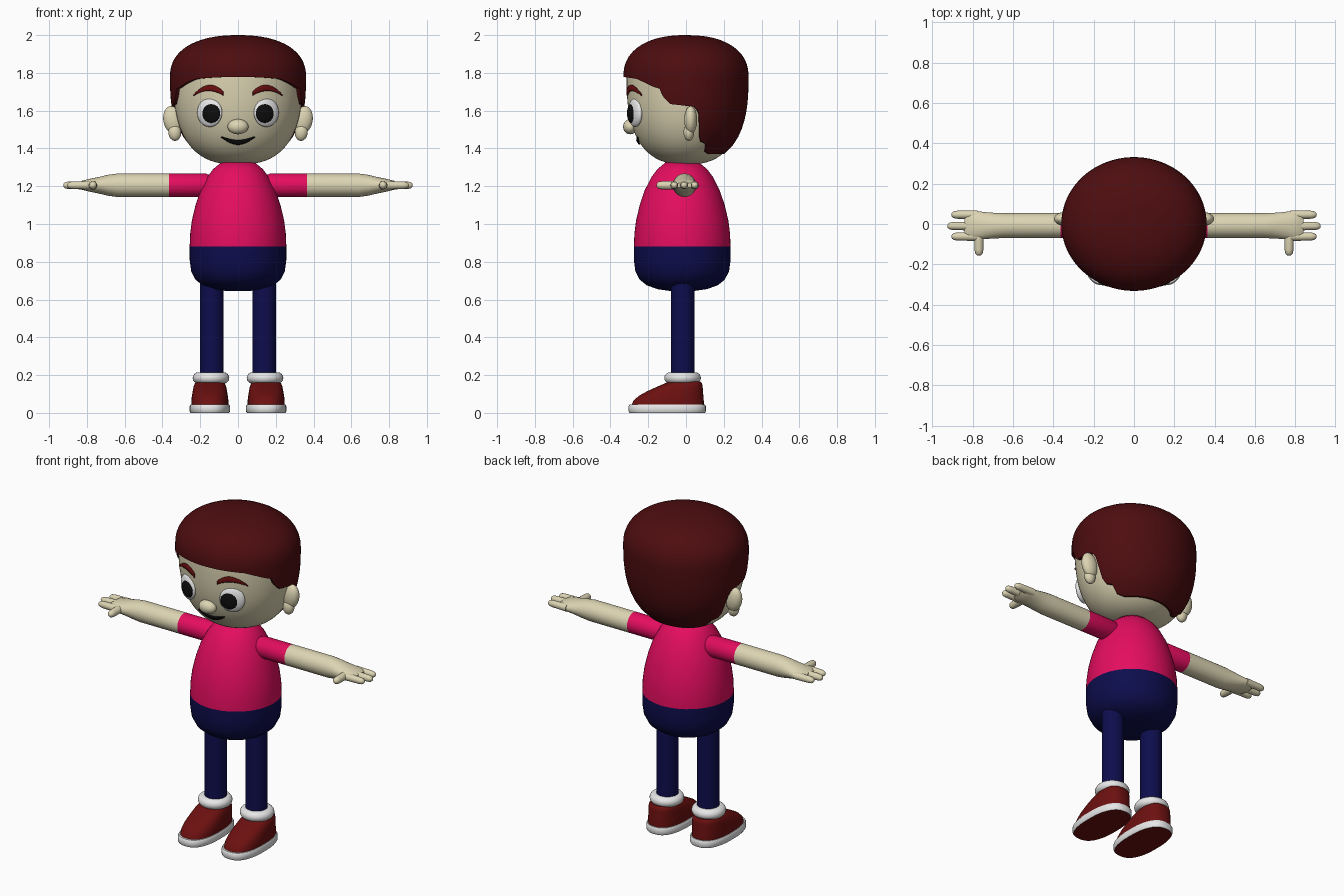
import bpy, bmesh, math
from mathutils import Vector, Matrix

cube = bpy.data.objects.get("Cube")
if cube:
    bpy.data.objects.remove(cube, do_unlink=True)


def material(name, r, g, b):
    m = bpy.data.materials.new(name)
    m.use_nodes = True
    m.diffuse_color = (r, g, b, 1)
    m.node_tree.nodes["Principled BSDF"].inputs["Base Color"].default_value = (r, g, b, 1)
    return m


SKIN = material("skin", 0.72, 0.66, 0.45)
HAIR = material("hair_brown", 0.075, 0.004, 0.005)
PINK = material("shirt_pink", 0.78, 0.004, 0.115)
NAVY = material("trouser_navy", 0.004, 0.004, 0.075)
RED = material("shoe_red", 0.15, 0.005, 0.005)
WHITE = material("white", 0.8, 0.8, 0.8)
BLACK = material("black", 0.004, 0.004, 0.004)


def finish(name, bm, mats, rule=None, mirror=False):
    """Turn a bmesh into a smooth object, coloured by a rule and mirrored if asked."""
    bmesh.ops.remove_doubles(bm, verts=bm.verts, dist=0.0002)
    bmesh.ops.recalc_face_normals(bm, faces=bm.faces)
    bm.normal_update()
    if rule:
        for f in bm.faces:
            f.material_index = rule(f)
    mesh = bpy.data.meshes.new(name)
    bm.to_mesh(mesh)
    bm.free()
    ob = bpy.data.objects.new(name, mesh)
    bpy.context.collection.objects.link(ob)
    for m in mats:
        mesh.materials.append(m)
    bpy.ops.object.select_all(action="DESELECT")
    ob.select_set(True)
    bpy.context.view_layer.objects.active = ob
    bpy.ops.object.shade_smooth_by_angle(angle=math.radians(42))
    if mirror:
        ob.modifiers.new("mirror", "MIRROR").use_axis = (True, False, False)
    return ob


def skin_rings(bm, rings, closed=True):
    """Bridge rows of points with quads."""
    rows = [[bm.verts.new(p) for p in ring] for ring in rings]
    n = len(rows[0])
    for a, b in zip(rows, rows[1:]):
        for i in range(n if closed else n - 1):
            j = (i + 1) % n
            bm.faces.new((a[i], a[j], b[j], b[i]))
    return rows


def loft(name, axis, rings, mats, rule=None, mirror=False, n=40, power=2.0):
    """Capped loft; each ring is (position, centre a, centre b, radius a, radius b)."""
    place = {"x": lambda p, a, b: (p, a, b),
             "y": lambda p, a, b: (a, p, b),
             "z": lambda p, a, b: (a, b, p)}[axis]

    def squash(v):
        return math.copysign(abs(v) ** (2 / power), v)
    pts = []
    for p, ca, cb, ra, rb in rings:
        angles = [math.tau * i / n for i in range(n)]
        pts.append([place(p, ca + ra * squash(math.cos(t)), cb + rb * squash(math.sin(t)))
                    for t in angles])
    bm = bmesh.new()
    rows = skin_rings(bm, pts)
    bm.faces.new(rows[0])
    bm.faces.new(rows[-1])
    return finish(name, bm, mats, rule, mirror)


def ellipsoid(name, centre, radii, mat, turn=0.0, axis="Z", mirror=False):
    bm = bmesh.new()
    m = (Matrix.Translation(centre) @ Matrix.Rotation(turn, 4, axis)
         @ Matrix.Diagonal((*radii, 1)))
    bmesh.ops.create_uvsphere(bm, u_segments=32, v_segments=20, radius=1, matrix=m)
    return finish(name, bm, [mat], mirror=mirror)


# Head and hair share one egg-like shell
DEPTH, MID, WIDE, HEAD = 0.92, 1.78, 0.36, 0.95


def shell(z):
    h, p = (0.22, 2.3) if z > MID else (0.465, 2.6)
    return WIDE * max(0.0, 1 - (abs(z - MID) / h) ** p) ** (1 / p)


def face_y(x, z):
    return -DEPTH * math.sqrt((HEAD * shell(z)) ** 2 - x * x)


head_rings = []
for k in range(25):
    z = 1.3152 + 0.615 * (1 - math.cos(math.pi / 2 * k / 24))
    head_rings.append((z, 0, 0, HEAD * shell(z), HEAD * DEPTH * shell(z)))
loft("head", "z", head_rings, [SKIN], n=64)

# Hair: shell whose lower edge follows a stepped hairline from front to back
HAIRLINE = [(-0.34, 1.78), (-0.26, 1.768), (-0.17, 1.725), (-0.135, 1.715),
            (-0.125, 1.675), (-0.085, 1.635), (0.05, 1.62), (0.075, 1.58),
            (0.088, 1.44), (0.14, 1.425), (0.15, 1.385), (0.2, 1.37), (0.34, 1.37)]


def hairline(y):
    for (a, za), (b, zb) in zip(HAIRLINE, HAIRLINE[1:]):
        if y <= b:
            return za + (zb - za) * (y - a) / (b - a)
    return HAIRLINE[-1][1]


COLS, ROWS = 144, 22
hair_rings = []
for k in range(-1, ROWS + 1):
    ring = []
    for i in range(COLS):
        t = math.tau * i / COLS
        low = hairline(DEPTH * WIDE * math.sin(t))
        z = low + (2.0 - low) * math.sin(math.pi / 2 * max(k, 0) / ROWS)
        r = shell(z) * (0.9 if k < 0 else 1)
        ring.append((r * math.cos(t), DEPTH * r * math.sin(t), z))
    hair_rings.append(ring)
bm = bmesh.new()
skin_rings(bm, hair_rings)
finish("hair", bm, [HAIR])

# Ears, nose and eyes
ellipsoid("ears", (0.345, 0.025, 1.55), (0.05, 0.034, 0.075), SKIN, 0.2, "Y", True)
ellipsoid("ear_lobes", (0.335, 0.015, 1.485), (0.034, 0.028, 0.045), SKIN, 0.1, "Y", True)
ellipsoid("nose", (0, -0.295, 1.515), (0.055, 0.038, 0.04), SKIN)
TILT = math.radians(25)
out = Vector((math.sin(TILT), -math.cos(TILT), 0))
eye = Vector((0.15, face_y(0.15, 1.59), 1.59))
ellipsoid("eye_whites", eye, (0.072, 0.026, 0.076), WHITE, TILT, mirror=True)
pupil = eye + out * 0.016 + Vector((-0.015, -0.006, -0.004))
ellipsoid("pupils", pupil, (0.05, 0.016, 0.051), BLACK, TILT * 0.8, mirror=True)


def face_strip(name, mat, x0, x1, mid_z, thick, mirror=False):
    """Thin curved plate lying on the face; mid_z and thick are functions of 0..1."""
    steps = 20
    rows = []
    for side in (-1, -0.33, 0.33, 1):
        row = []
        for i in range(steps + 1):
            t = i / steps
            x, z = x0 + (x1 - x0) * t, mid_z(t) + side * thick(t)
            row.append((x, face_y(x, z) - 0.007, z))
        rows.append(row)
    bm = bmesh.new()
    skin_rings(bm, rows, closed=False)
    ob = finish(name, bm, [mat], mirror=mirror)
    sol = ob.modifiers.new("thickness", "SOLIDIFY")
    sol.thickness, sol.offset = 0.008, 0


face_strip("eyebrows", RED, 0.078, 0.232,
           lambda t: 1.682 + 0.034 * math.sin(math.pi * t) ** 0.8 + 0.008 * (1 - t),
           lambda t: 0.003 + 0.013 * math.sin(math.pi * min(1, t * 0.8 + 0.2)), True)
face_strip("mouth", BLACK, -0.088, 0.088,
           lambda t: 1.46 - 0.028 * math.sin(math.pi * t),
           lambda t: 0.002 + 0.009 * math.sin(math.pi * t))

# Torso: shirt above the waist, trousers below
torso = [(0.645, 0.06), (0.655, 0.13), (0.675, 0.187), (0.705, 0.225), (0.75, 0.248),
         (0.81, 0.256), (0.882, 0.256), (0.95, 0.253), (1.02, 0.244), (1.1, 0.225),
         (1.18, 0.198), (1.25, 0.162), (1.29, 0.132), (1.325, 0.09)]
loft("torso", "z", [(z, 0, -0.02, r, r) for z, r in torso], [PINK, NAVY],
     lambda f: int(f.calc_center_median().z < 0.882), n=56)

# Arms with short sleeves
AY, AZ = -0.008, 1.205
arm = [(0.13, 0.03, 0.03), (0.14, 0.05, 0.05), (0.17, 0.062, 0.062), (0.365, 0.062, 0.062),
       (0.64, 0.062, 0.062), (0.69, 0.063, 0.055), (0.74, 0.067, 0.043),
       (0.79, 0.073, 0.033), (0.825, 0.071, 0.024), (0.84, 0.055, 0.014)]
loft("arms", "x", [(x, AY, AZ, a, b) for x, a, b in arm], [SKIN, PINK],
     lambda f: int(f.calc_center_median().x < 0.365), True)

# Fingers and thumbs
TIP = [(-0.13, 0.022), (-0.03, 0.02), (-0.012, 0.017), (-0.003, 0.01), (0, 0.003)]
for label, y, tip in (("front", -0.062, 0.905), ("middle", -0.01, 0.925), ("back", 0.046, 0.905)):
    loft(label + "_fingers", "x", [(tip + d, y, AZ, r, r) for d, r in TIP],
         [SKIN], mirror=True, n=16)
loft("thumbs", "y", [(-0.157 - d, 0.768, AZ, r * 1.1, r * 1.1) for d, r in TIP],
     [SKIN], mirror=True, n=16)

# Legs and rolled socks
LX, LY = 0.139, -0.018
loft("legs", "z", [(z, LX, LY, 0.062, 0.062) for z in (0.17, 0.76)], [NAVY], mirror=True)
cuff = []
for k in range(9):
    t = math.pi * (k / 8 - 0.5)
    r = 0.066 + 0.031 * math.cos(t)
    cuff.append((0.185 + 0.03 * math.sin(t), LX + 0.004, LY, r, r))
loft("socks", "z", cuff, [WHITE], mirror=True)


# Shoes: white sole band with a red underside, and a sloping red upper
def shoe_ring(z, toe, heel, half):
    return (z, 0.149, (toe + heel) / 2, half, (heel - toe) / 2)


loft("soles", "z", [shoe_ring(0, -0.298, 0.1, 0.102), shoe_ring(0.008, -0.304, 0.105, 0.107),
                    shoe_ring(0.036, -0.304, 0.105, 0.107), shoe_ring(0.044, -0.298, 0.1, 0.102)],
     [WHITE, RED], lambda f: int(f.normal.z < -0.95), True, 48, 2.5)
upper = [(0.04, -0.288, 0.094, 0.098), (0.065, -0.278, 0.094, 0.098), (0.09, -0.25, 0.092, 0.095),
         (0.115, -0.205, 0.09, 0.091), (0.14, -0.15, 0.088, 0.086), (0.157, -0.11, 0.085, 0.079),
         (0.166, -0.085, 0.076, 0.068)]
loft("shoes", "z", [shoe_ring(*u) for u in upper], [RED], mirror=True, n=48, power=2.5)
